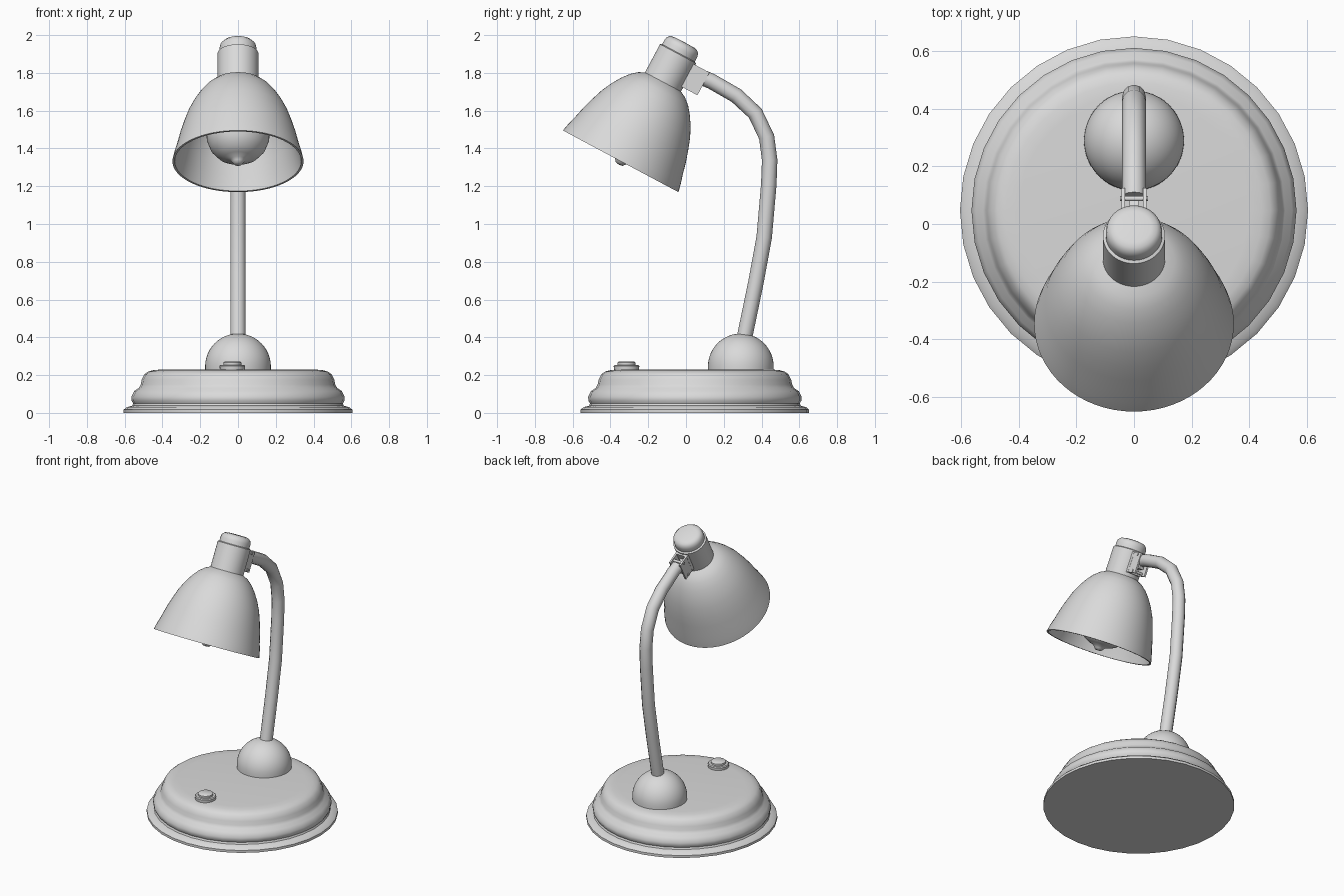
import bpy, bmesh, math
from mathutils import Matrix, Vector

if "Cube" in bpy.data.objects:
    bpy.data.objects.remove(bpy.data.objects["Cube"], do_unlink=True)

grey = bpy.data.materials.new("plain_grey")
grey.use_nodes = True
grey.diffuse_color = (0.7, 0.7, 0.7, 1)
grey.node_tree.nodes["Principled BSDF"].inputs["Base Color"].default_value = grey.diffuse_color

# Frame of the tilted lamp head: origin at the shade opening, z along its axis
HEAD = Matrix.Translation((0, -0.346, 1.332)) @ Matrix.Rotation(math.radians(-28.1), 4, "X")


def finish(obj, angle=45):
    bpy.ops.object.select_all(action="DESELECT")
    obj.select_set(True)
    bpy.context.view_layer.objects.active = obj
    bpy.ops.object.shade_smooth_by_angle(angle=math.radians(angle))
    return obj


def add_mesh(name, bm, matrix):
    bmesh.ops.remove_doubles(bm, verts=bm.verts, dist=0.0001)
    bmesh.ops.recalc_face_normals(bm, faces=bm.faces)
    mesh = bpy.data.meshes.new(name)
    bm.to_mesh(mesh)
    bm.free()
    mesh.materials.append(grey)
    obj = bpy.data.objects.new(name, mesh)
    bpy.context.collection.objects.link(obj)
    obj.matrix_world = matrix
    return finish(obj)


def lathe(name, profile, matrix, sides=48):
    """Spin a list of (radius, height) points around local z."""
    bm = bmesh.new()
    verts = [bm.verts.new((r, 0, z)) for r, z in profile]
    edges = [bm.edges.new(pair) for pair in zip(verts, verts[1:])]
    bmesh.ops.spin(bm, geom=verts + edges, cent=(0, 0, 0), axis=(0, 0, 1),
                   angle=math.tau, steps=sides, use_merge=True)
    return add_mesh(name, bm, matrix)


def box(name, centre, size, matrix=HEAD):
    bm = bmesh.new()
    bmesh.ops.create_cube(bm, size=1, matrix=Matrix.Translation(centre)
                          @ Matrix.Diagonal((*size, 1)))
    return add_mesh(name, bm, matrix)


def pin(name, centre, radius, length):
    bm = bmesh.new()
    bmesh.ops.create_cone(bm, cap_ends=True, segments=16, radius1=radius, radius2=radius,
                          depth=length, matrix=Matrix.Translation(centre)
                          @ Matrix.Rotation(math.pi / 2, 4, "Y"))
    return add_mesh(name, bm, HEAD)


# Stepped round base
lathe("base", [(0, 0), (0.605, 0), (0.605, 0.017), (0.59, 0.03), (0.56, 0.038),
               (0.555, 0.05), (0.564, 0.065), (0.565, 0.085), (0.55, 0.115),
               (0.525, 0.132), (0.515, 0.15), (0.51, 0.175), (0.495, 0.205),
               (0.475, 0.219), (0.445, 0.227), (0.4, 0.23), (0, 0.23)],
      Matrix.Translation((0, 0.047, 0)), 32)

# Half ball that holds the arm
ball = [(0.174 * math.cos(a), 0.016 + 0.174 * math.sin(a))
        for a in (math.pi / 2 * i / 12 for i in range(13))]
lathe("arm_socket", [(0.174, 0)] + ball, Matrix.Translation((0, 0.29, 0.23)))

# Push switch
lathe("switch", [(0.066, 0), (0.068, 0.02), (0.063, 0.026), (0.048, 0.026),
                 (0.048, 0.038), (0.042, 0.043), (0, 0.043)],
      Matrix.Translation((-0.03, -0.315, 0.228)), 24)

# Bent tube arm
path = [(0.29, 0.32), (0.314, 0.42), (0.37, 0.69), (0.414, 0.93), (0.438, 1.206),
        (0.443, 1.338), (0.427, 1.46), (0.367, 1.586), (0.266, 1.68), (0.135, 1.755),
        (0.095, 1.772)]
curve = bpy.data.curves.new("arm", "CURVE")
curve.dimensions = "3D"
curve.bevel_depth = 0.041
curve.bevel_resolution = 4
curve.use_fill_caps = True
spline = curve.splines.new("POLY")
spline.points.add(len(path) - 1)
for point, (y, z) in zip(spline.points, path):
    point.co = (0, y, z, 1)
curve.materials.append(grey)
arm = bpy.data.objects.new("arm", curve)
bpy.context.collection.objects.link(arm)
bpy.ops.object.select_all(action="DESELECT")
arm.select_set(True)
bpy.context.view_layer.objects.active = arm
bpy.ops.object.convert(target="MESH")
finish(bpy.context.view_layer.objects.active)

# Bell shade with a thin wall
outer = [(0.347, 0), (0.337, 0.045), (0.324, 0.09), (0.308, 0.155), (0.289, 0.217),
         (0.265, 0.285), (0.237, 0.342), (0.207, 0.39), (0.175, 0.43), (0.14, 0.46),
         (0.1, 0.48)]
inner = [(r - 0.012, z - 0.012 * z / 0.48) for r, z in reversed(outer)]
lathe("shade", outer + inner + outer[:1], HEAD, 64)

# Bulb holder with a rounded cap
lathe("bulb_holder", [(0.06, 0.45), (0.108, 0.45), (0.108, 0.645), (0.098, 0.65),
                      (0.098, 0.676), (0.094, 0.695), (0.08, 0.709), (0.06, 0.714),
                      (0, 0.715)], HEAD)

# Bulb with a small tip
lathe("bulb", [(0, -0.02), (0.02, -0.017), (0.03, -0.005), (0.04, 0.008), (0.075, 0.018),
               (0.11, 0.038), (0.145, 0.078), (0.165, 0.13), (0.168, 0.175), (0.155, 0.225),
               (0.12, 0.285), (0.085, 0.335), (0.065, 0.38), (0.06, 0.46)], HEAD)

# Hinge between the arm and the bulb holder
box("hinge_back_plate", (0, 0.108, 0.568), (0.09, 0.02, 0.136))
for side, x in (("left", 0.038), ("right", -0.038)):
    box(f"{side}_hinge_plate", (x, 0.148, 0.568), (0.012, 0.092, 0.136))
box("hinge_tongue", (0, 0.15, 0.568), (0.03, 0.07, 0.06))
for label, z in (("upper", 0.622), ("lower", 0.514)):
    pin(f"{label}_hinge_pin", Vector((0, 0.16, z)), 0.009, 0.098)
